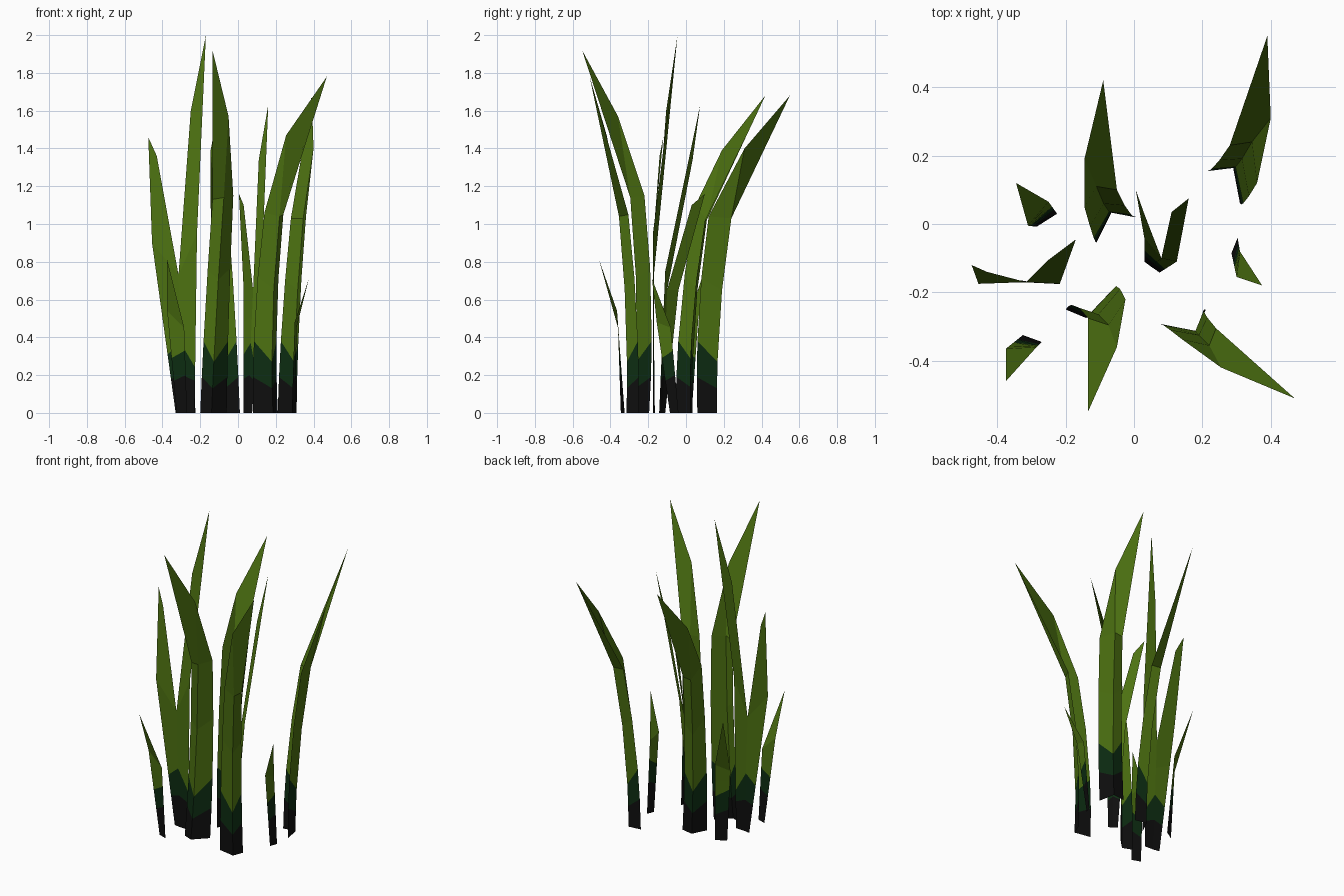
import bpy
import bmesh
from mathutils import Vector

if "Cube" in bpy.data.objects:
    bpy.data.objects.remove(bpy.data.objects["Cube"])


def material(name, rgb):
    m = bpy.data.materials.new(name)
    m.diffuse_color = (*rgb, 1)
    m.use_nodes = True
    m.node_tree.nodes["Principled BSDF"].inputs["Base Color"].default_value = m.diffuse_color
    return m


MATS = [material("root black", (0.0045, 0.0045, 0.0045)),
        material("stem dark green", (0.004, 0.026, 0.006)),
        material("leaf green", (0.074, 0.168, 0.0056))]


def leaf(name, base, knee, ends, faces, black, dark, bow):
    """Sheet from a ground row to a knee row (with colour bands), then end faces
    that index the knee row followed by the end points."""
    base = [Vector((x, y, 0)) for x, y in base]
    knee = [Vector(p) for p in knee]
    ends = [Vector(p) for p in ends]
    n = len(base)
    lean = sum(ends, Vector()) / len(ends) - sum(base, Vector()) / n
    lean.z = 0
    inward = -lean.normalized() * bow
    bm = bmesh.new()

    def row(ts):
        return [bm.verts.new(b.lerp(k, t) + inward * 4 * t * (1 - t))
                for b, k, t in zip(base, knee, ts)]

    t1 = [h / k.z for h, k in zip(black, knee)]
    t2 = [h / k.z for h, k in zip(dark, knee)]
    t3 = [(t + 1) / 2 for t in t2]
    rows = [row(ts) for ts in ([0] * n, t1, t2, t3, [1] * n)]
    for r in range(4):
        for i in range(n - 1):
            f = bm.faces.new((rows[r][i], rows[r][i + 1],
                              rows[r + 1][i + 1], rows[r + 1][i]))
            f.material_index = min(r, 2)
    top = rows[-1] + [bm.verts.new(p) for p in ends]
    for ids in faces:
        bm.faces.new([top[i] for i in ids]).material_index = 2
    # make the upper side of the leaf the front of its faces
    bm.normal_update()
    if sum(f.normal.z * f.calc_area() for f in bm.faces) < 0:
        bmesh.ops.reverse_faces(bm, faces=bm.faces[:])
    me = bpy.data.meshes.new(name)
    bm.to_mesh(me)
    bm.free()
    for m in MATS:
        me.materials.append(m)
    bpy.context.collection.objects.link(bpy.data.objects.new(name, me))


def folded_blade(name, base, knee, shoulder, tip):
    # V section: shoulder edge, fold, plain edge
    leaf(name, base, knee, [shoulder, tip], [(0, 1, 3), (1, 2, 4, 3)],
         (0.19, 0.13, 0.19), (0.38, 0.27, 0.38), 0.025)


def forked_blade(name, base, knee, inner_a, tip_a, inner_b, tip_b):
    # two tines split at the middle knee point
    leaf(name, base, knee, [inner_a, tip_a, inner_b, tip_b],
         [(0, 1, 3, 4), (1, 2, 6, 5)],
         (0.18, 0.2, 0.17), (0.31, 0.37, 0.24), 0.0)


def short_blade(name, base, knee, tip):
    leaf(name, base, knee, [tip], [(0, 1, 2)],
         (0.17, 0.2), (0.29, 0.33), 0.0)


# Tall folded blades
folded_blade("front_tall_blade",
             [(-.06, -.195), (-.14, -.275), (-.2, -.25)],
             [(-.025, -.22, 1.15), (-.075, -.295, 1.14), (-.135, -.275, 1.13)],
             (-.05, -.36, 1.57), (-.135, -.55, 1.92))
folded_blade("front_right_tall_blade",
             [(.08, -.295), (.185, -.315), (.21, -.25)],
             [(.14, -.337, 1.06), (.22, -.355, 1.04), (.24, -.305, 1.05)],
             (.255, -.42, 1.47), (.47, -.51, 1.78))
folded_blade("back_tall_blade",
             [(-.11, -.055), (-.065, .035), (.01, .02)],
             [(-.145, .05, 1.1), (-.11, .11, 1.02), (-.05, .10, 1.02)],
             (-.145, .19, 1.39), (-.09, .42, 1.68))
folded_blade("back_right_tall_blade",
             [(.31, .06), (.29, .165), (.21, .155)],
             [(.36, .12, 1.04), (.345, .24, 1.03), (.28, .23, 1.03)],
             (.4, .31, 1.4), (.39, .55, 1.68))

# Forked blades
forked_blade("left_forked_blade",
             [(-.33, -.165), (-.29, -.172), (-.23, -.175)],
             [(-.455, -.175, .9), (-.315, -.17, .73), (-.217, -.175, .95)],
             (-.43, -.14, 1.36), (-.475, -.12, 1.46),
             (-.25, -.105, 1.6), (-.17, -.045, 2.0))
forked_blade("middle_forked_blade",
             [(.03, -.11), (.05, -.125), (.075, -.142)],
             [(.03, -.04, .65), (.08, -.1, .65), (.125, -.11, .75)],
             (.03, .03, 1.1), (.005, .1, 1.16),
             (.11, .035, 1.34), (.16, .075, 1.63))

# Short outer blades
short_blade("right_short_blade", [(.285, -.085), (.303, -.04)],
            [(.3, -.155, .48), (.31, -.08, .45)], (.375, -.18, .71))
short_blade("front_left_short_blade", [(-.325, -.325), (-.27, -.345)],
            [(-.375, -.365, .54), (-.285, -.36, .45)], (-.375, -.46, .81))
short_blade("back_left_short_blade", [(-.225, .03), (-.285, -.008)],
            [(-.25, .065, .5), (-.31, -.005, .45)], (-.345, .12, .82))
